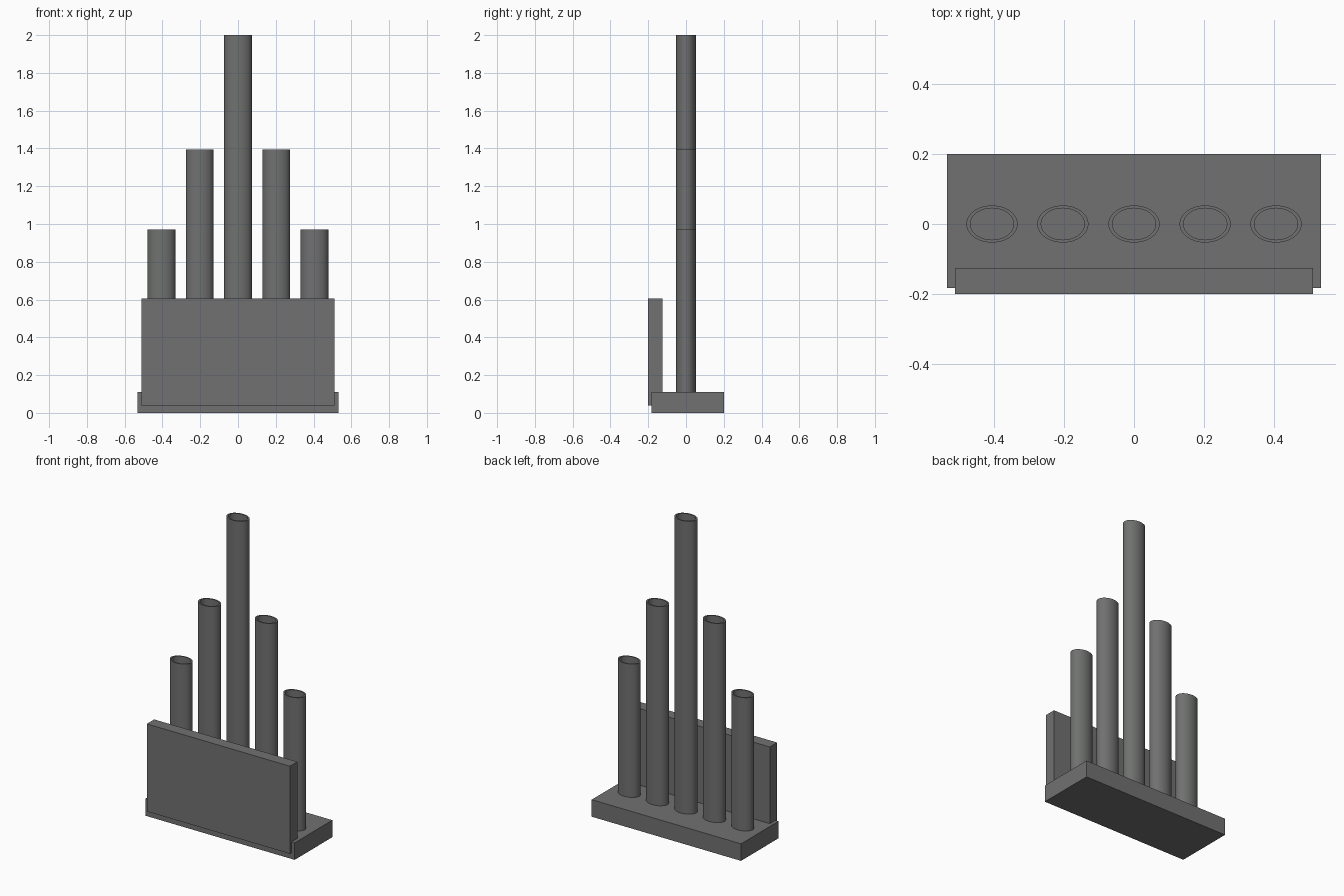
import bpy
import bmesh
from math import cos, sin, tau

cube = bpy.data.objects.get("Cube")
if cube:
    bpy.data.objects.remove(cube, do_unlink=True)

SEGMENTS = 48
BASE_TOP = 0.11

grey = bpy.data.materials.new("stone grey")
grey.use_nodes = True
colour = (0.16, 0.165, 0.16, 1)
grey.diffuse_color = colour
grey.node_tree.nodes["Principled BSDF"].inputs["Base Color"].default_value = colour


def finish(name, bm):
    bmesh.ops.recalc_face_normals(bm, faces=bm.faces)
    mesh = bpy.data.meshes.new(name)
    bm.to_mesh(mesh)
    bm.free()
    mesh.materials.append(grey)
    obj = bpy.data.objects.new(name, mesh)
    bpy.context.collection.objects.link(obj)
    return obj


def box(name, low, high):
    bm = bmesh.new()
    bmesh.ops.create_cube(bm, size=1)
    for v in bm.verts:
        v.co = [(a + b) / 2 + c * (b - a) for a, b, c in zip(low, high, v.co)]
    return finish(name, bm)


def tube(name, x, top):
    """Oval pipe, open at the top, standing on the base."""
    bm = bmesh.new()
    # Rings run up the outside, over the rim and down the inside
    rings = []
    for rx, ry, z in ((0.073, 0.053, BASE_TOP), (0.073, 0.053, top),
                      (0.062, 0.045, top), (0.062, 0.045, BASE_TOP)):
        rings.append([bm.verts.new((x + rx * cos(tau * i / SEGMENTS),
                                    ry * sin(tau * i / SEGMENTS), z))
                      for i in range(SEGMENTS)])
    for a, b in zip(rings, rings[1:] + rings[:1]):
        for i in range(SEGMENTS):
            j = (i + 1) % SEGMENTS
            bm.faces.new((a[i], a[j], b[j], b[i]))
    obj = finish(name, bm)
    bpy.ops.object.select_all(action="DESELECT")
    obj.select_set(True)
    bpy.context.view_layer.objects.active = obj
    bpy.ops.object.shade_smooth_by_angle()


# Plinth and the panel overhanging its front edge
box("base", (-0.533, -0.183, 0), (0.533, 0.2, BASE_TOP))
box("front_panel", (-0.511, -0.2, 0.04), (0.511, -0.125, 0.605))

# Row of pipes, tallest in the middle
tube("centre_pipe", 0, 2.0)
for side, sign in (("left", 1), ("right", -1)):
    tube(side + "_inner_pipe", sign * 0.203, 1.395)
    tube(side + "_outer_pipe", sign * 0.405, 0.97)
